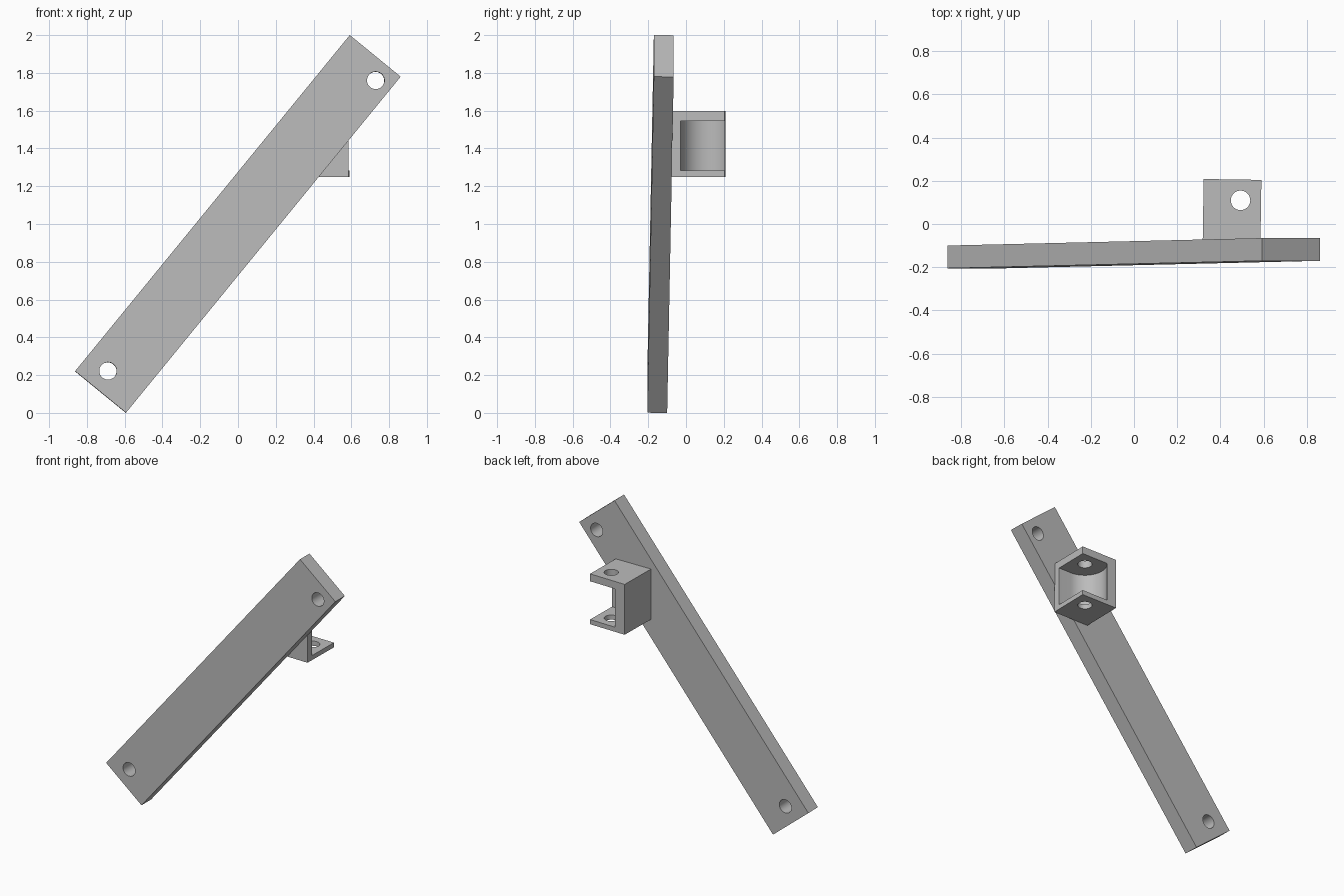
import bpy, bmesh, math
from mathutils import Matrix, Vector

old = bpy.data.objects.get("Cube")
if old:
    bpy.data.objects.remove(old, do_unlink=True)

grey = bpy.data.materials.new("plain grey")
grey.use_nodes = True
grey.diffuse_color = (0.5, 0.5, 0.5, 1)
grey.node_tree.nodes["Principled BSDF"].inputs["Base Color"].default_value = (0.5, 0.5, 0.5, 1)


def prism(name, outline, z0, z1):
    """Closed outline in x, y extruded from z0 to z1."""
    bm = bmesh.new()
    face = bm.faces.new([bm.verts.new((x, y, z0)) for x, y in outline])
    out = bmesh.ops.extrude_face_region(bm, geom=[face])
    top = [v for v in out["geom"] if isinstance(v, bmesh.types.BMVert)]
    bmesh.ops.translate(bm, verts=top, vec=(0, 0, z1 - z0))
    bmesh.ops.recalc_face_normals(bm, faces=bm.faces)
    mesh = bpy.data.meshes.new(name)
    bm.to_mesh(mesh)
    bm.free()
    mesh.materials.append(grey)
    obj = bpy.data.objects.new(name, mesh)
    bpy.context.collection.objects.link(obj)
    return obj


def rectangle(x0, x1, y0, y1):
    return [(x0, y0), (x1, y0), (x1, y1), (x0, y1)]


def arc(cx, cy, r, start, end, steps):
    angles = [math.radians(start + (end - start) * i / steps) for i in range(steps + 1)]
    return [(cx + r * math.cos(a), cy + r * math.sin(a)) for a in angles]


def circle(cx, cy, r):
    return arc(cx, cy, r, 0, 360, 48)[:-1]


def cut(obj, cutter):
    cutter.hide_render = True
    mod = obj.modifiers.new("cut", "BOOLEAN")
    mod.object = cutter
    mod.solver = "EXACT"
    bpy.context.view_layer.objects.active = obj
    bpy.ops.object.modifier_apply(modifier=mod.name)
    bpy.data.objects.remove(cutter, do_unlink=True)


def finish(obj):
    bpy.ops.object.select_all(action="DESELECT")
    obj.select_set(True)
    bpy.context.view_layer.objects.active = obj
    bpy.ops.object.shade_smooth_by_angle(angle=math.radians(30))


# Diagonal bar with a bolt hole near each end
LENGTH, WIDTH, THICK = 2.298, 0.348, 0.105
bar = prism("diagonal_bar", rectangle(-LENGTH / 2, LENGTH / 2, -WIDTH / 2, WIDTH / 2),
            -THICK / 2, THICK / 2)
for along, across in ((1.05, -0.084), (-1.038, 0.04)):
    cut(bar, prism("bolt_hole", circle(along, across, 0.046), -THICK, THICK))
slope = math.radians(50.74)
along = Vector((math.cos(slope), 0.015, math.sin(slope))).normalized()
across = Vector((-math.sin(slope), 0, math.cos(slope)))
normal = along.cross(across)
bar.matrix_world = Matrix.Translation((-0.001, -0.135, 1)) @ \
    Matrix((along, across, normal)).transposed().to_4x4()
finish(bar)

# Clevis bracket: block with a rounded pocket open to two sides, and a pin hole
PIN_X, PIN_Y, POCKET_R = 0.492, 0.11, 0.138
bracket = prism("clevis_bracket", rectangle(0.32, 0.587, -0.076, 0.206), 1.25, 1.597)
curve = arc(PIN_X, PIN_Y, POCKET_R, 270, 136, 24)
pocket = [(0.7, PIN_Y - POCKET_R)] + curve + [(curve[-1][0], 0.4), (0.7, 0.4)]
cut(bracket, prism("pocket", pocket, 1.282, 1.546))
cut(bracket, prism("pin_hole", circle(PIN_X, PIN_Y, 0.045), 1.1, 1.8))
pivot = Matrix.Translation((0.453, 0.065, 0))
bracket.matrix_world = pivot @ Matrix.Rotation(math.radians(-0.9), 4, "Z") @ pivot.inverted()
finish(bracket)
